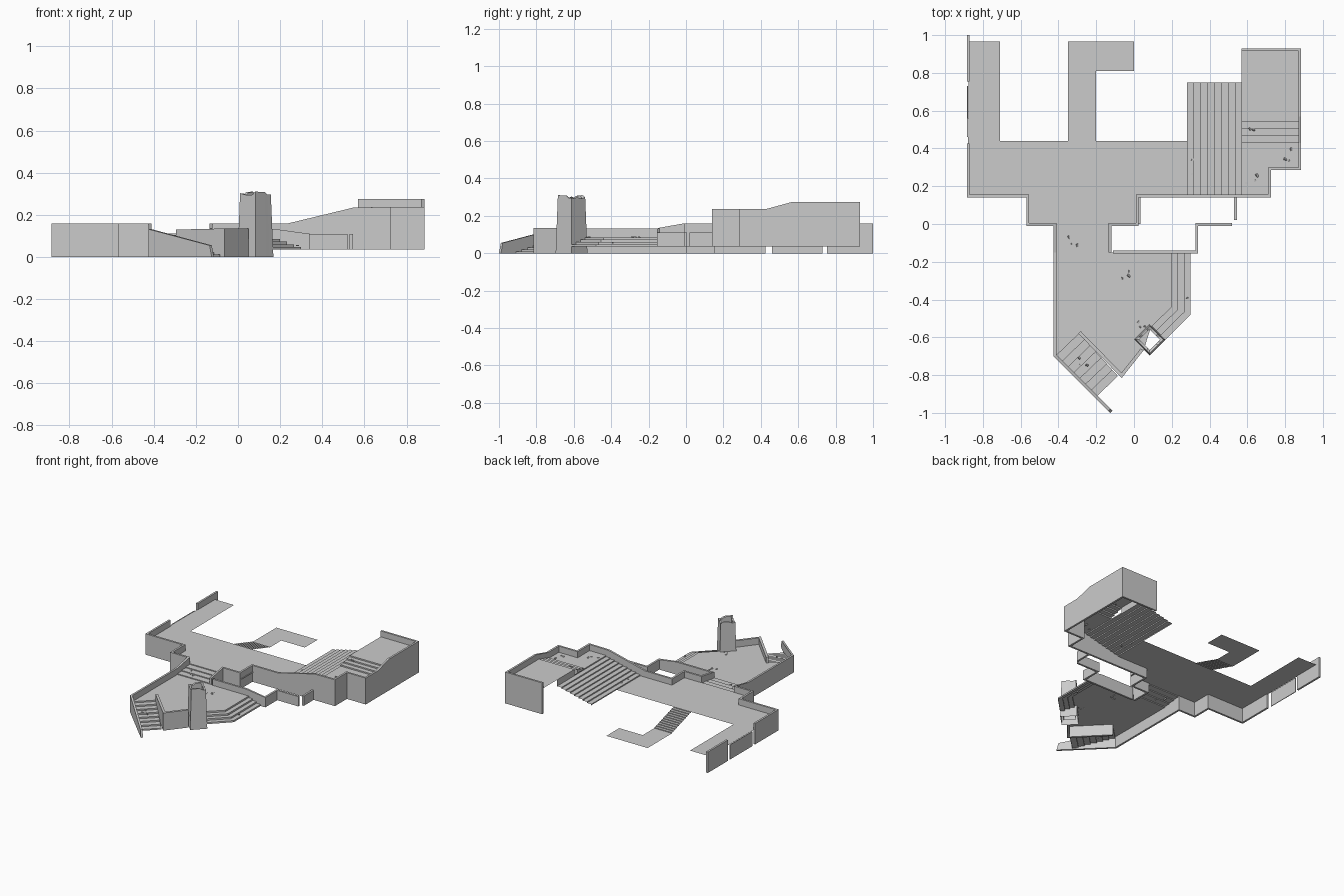
import bpy, bmesh, math, random
from mathutils import Vector, Matrix

if "Cube" in bpy.data.objects:
    bpy.data.objects.remove(bpy.data.objects["Cube"])

random.seed(4)
TERRACE, COURT, GROUND = 0.112, 0.085, 0.035
LOW, HIGH = 0.19, 0.23


def add_object(name, bm, normals=True):
    if normals:
        bmesh.ops.recalc_face_normals(bm, faces=bm.faces)
    mesh = bpy.data.meshes.new(name)
    bm.to_mesh(mesh)
    bm.free()
    obj = bpy.data.objects.new(name, mesh)
    bpy.context.collection.objects.link(obj)
    return obj


def floor(name, outline, z):
    bm = bmesh.new()
    f = bm.faces.new([bm.verts.new((x, y, z)) for x, y in outline])
    f.normal_update()
    if f.normal.z < 0:
        f.normal_flip()
    add_object(name, bm, False)


def loft(bm, rows, closed=False):
    """Join successive rows of vertices with quads."""
    for a, b in zip(rows, rows[1:]):
        n = len(a)
        for i in range(n if closed else n - 1):
            j = (i + 1) % n
            bm.faces.new((a[i], a[j], b[j], b[i]))


def wall(name, path, bottom, thick=0.015):
    """Mitred wall along (x, y, top) points, thickened to the left of travel."""
    bm = bmesh.new()
    pts = [Vector(p[:2]) for p in path]
    rows = []
    for i, (p, q) in enumerate(zip(pts, path)):
        dirs = []
        if i > 0:
            dirs.append((p - pts[i - 1]).normalized())
        if i < len(pts) - 1:
            dirs.append((pts[i + 1] - p).normalized())
        norms = [Vector((-d.y, d.x)) for d in dirs]
        m = sum(norms, Vector((0, 0))).normalized()
        o = p + m * thick / m.dot(norms[0])
        rows.append([bm.verts.new(v) for v in ((p.x, p.y, bottom), (p.x, p.y, q[2]),
                                               (o.x, o.y, q[2]), (o.x, o.y, bottom))])
    loft(bm, rows, True)
    bm.faces.new(rows[0])
    bm.faces.new(rows[-1])
    add_object(name, bm)


def steps(name, start, end, z0, z1, n):
    """Zigzag of n treads swept from one edge line to another."""
    bm = bmesh.new()
    rows = []
    for i in range(n + 1):
        line = [Vector(a).lerp(Vector(b), i / n) for a, b in zip(start, end)]
        for k in (i, i + 1):
            z = z0 + (z1 - z0) * k / (n + 1)
            rows.append([bm.verts.new((p.x, p.y, z)) for p in line])
    loft(bm, rows)
    add_object(name, bm)


# Floors
floor("main_terrace", [(-.88, .15), (-.57, .15), (-.57, 0), (.035, 0), (.035, .15), (.28, .15),
                       (.28, .44), (-.71, .44), (-.71, .965), (-.875, .965)], TERRACE)
floor("lower_landing", [(-.35, .67), (-.2, .67), (-.2, .81), (0, .81), (0, .965), (-.35, .965)], GROUND)
floor("courtyard_floor", [(-.415, -.15), (.2, -.15), (.2, -.44), (.09, -.545), (.05, -.67),
                          (-.07, -.81), (-.29, -.58), (-.415, -.7)], COURT)
floor("side_platform", [(.57, .15), (.72, .15), (.72, .29), (.88, .29), (.88, .43), (.57, .43)], LOW)
floor("upper_platform", [(.57, .54), (.88, .54), (.88, .93), (.57, .93)], HIGH)

# Stairs
steps("rear_stairs", [(-.35, .44), (-.2, .44)], [(-.35, .67), (-.2, .67)], TERRACE, GROUND, 11)
steps("grand_stairs", [(.28, .15), (.28, .75)], [(.57, .15), (.57, .75)], TERRACE, LOW, 8)
steps("upper_steps", [(.57, .43), (.88, .43)], [(.57, .54), (.88, .54)], LOW, HIGH, 3)
steps("courtyard_entry_steps", [(-.415, 0), (-.12, 0)], [(-.415, -.15), (-.12, -.15)], TERRACE, COURT, 3)
steps("courtyard_edge_steps", [(.2, -.15), (.2, -.44), (.09, -.545)],
      [(.3, -.15), (.3, -.48), (.165, -.615)], COURT, GROUND, 3)
steps("corner_stairs", [(-.415, -.7), (-.29, -.58)], [(-.2, -.915), (-.085, -.805)], COURT, 0.0, 7)

# Riser beside the upper platform
bm = bmesh.new()
bm.faces.new([bm.verts.new((.57, y, z)) for y, z in ((.54, LOW), (.75, LOW), (.75, HIGH), (.54, HIGH))])
add_object("platform_riser", bm)

# Parapet walls
wall("west_wall", [(-.885, .425, .16), (-.885, .14, .16), (-.57, .14, .16), (-.57, -.01, .16),
                   (-.425, -.01, .16), (-.425, -.15, .132), (-.425, -.7, .132), (-.135, -.99, .055),
                   (-.125, -1.0, .0)], 0)
wall("west_wall_middle", [(-.885, .73, TERRACE), (-.885, .46, TERRACE)], 0, .005)
wall("west_wall_rear", [(-.885, 1.0, .16), (-.885, .755, .16)], 0)
wall("east_wall", [(-.12, -.15, .135), (-.12, -.01, .16), (.025, -.01, .16), (.025, .14, .16),
                   (.24, .14, .16), (.55, .14, .235), (.725, .14, .237), (.725, .285, .237),
                   (.885, .285, .237), (.885, .43, .237), (.885, .57, .275), (.885, .93, .275),
                   (.57, .93, .275)], GROUND)
wall("pit_wall", [(.52, .005, .11), (.325, .005, .11), (.325, -.14, .11), (.18, -.14, .132),
                  (-.11, -.14, .132)], GROUND)
wall("pit_end_wall", [(.545, .02, .11), (.545, .145, .11)], GROUND)
wall("courtyard_front_wall", [(-.295, -.58, .13), (-.065, -.815, .135), (.05, -.67, .135)], 0, .018)

# Ruined hollow tower: tapered square rings with a broken top edge
bm = bmesh.new()
CX, CY, PER_SIDE = .083, -.612, 5


def ring(radius, z, ragged=None):
    corners = [Vector((CX + radius * math.cos(k * math.pi / 2), CY + radius * math.sin(k * math.pi / 2)))
               for k in range(4)]
    out = []
    for k in range(4):
        for i in range(PER_SIDE):
            p = corners[k].lerp(corners[(k + 1) % 4], i / PER_SIDE)
            out.append(bm.verts.new((p.x, p.y, z + (ragged[len(out)] if ragged else 0))))
    return out


chips = [random.uniform(-.014, .008) for _ in range(4 * PER_SIDE)]
loft(bm, [ring(.085, .0), ring(.073, .305, chips), ring(.055, .303, chips), ring(.062, .03)], True)
add_object("ruined_tower", bm)

# Scattered rubble
bm = bmesh.new()
spots = [((-.33, -.08), COURT + .01), ((-.06, -.28), COURT), ((.06, -.53), COURT),
         ((.25, -.36), .055), ((.62, .22), LOW), ((.84, .36), LOW), ((.65, .53), HIGH - .01),
         ((.33, .3), .122), ((-.27, -.74), .055)]
for (x, y), z in spots:
    for _ in range(3):
        m = (Matrix.Translation((x + random.uniform(-.04, .04), y + random.uniform(-.04, .04), z))
             @ Matrix.Rotation(random.uniform(0, 3), 4, (.3, .2, 1)) @ Matrix.Diagonal((1.6, 1, .7, 1)))
        bmesh.ops.create_cube(bm, size=random.uniform(.006, .012), matrix=m)
add_object("rubble", bm)
